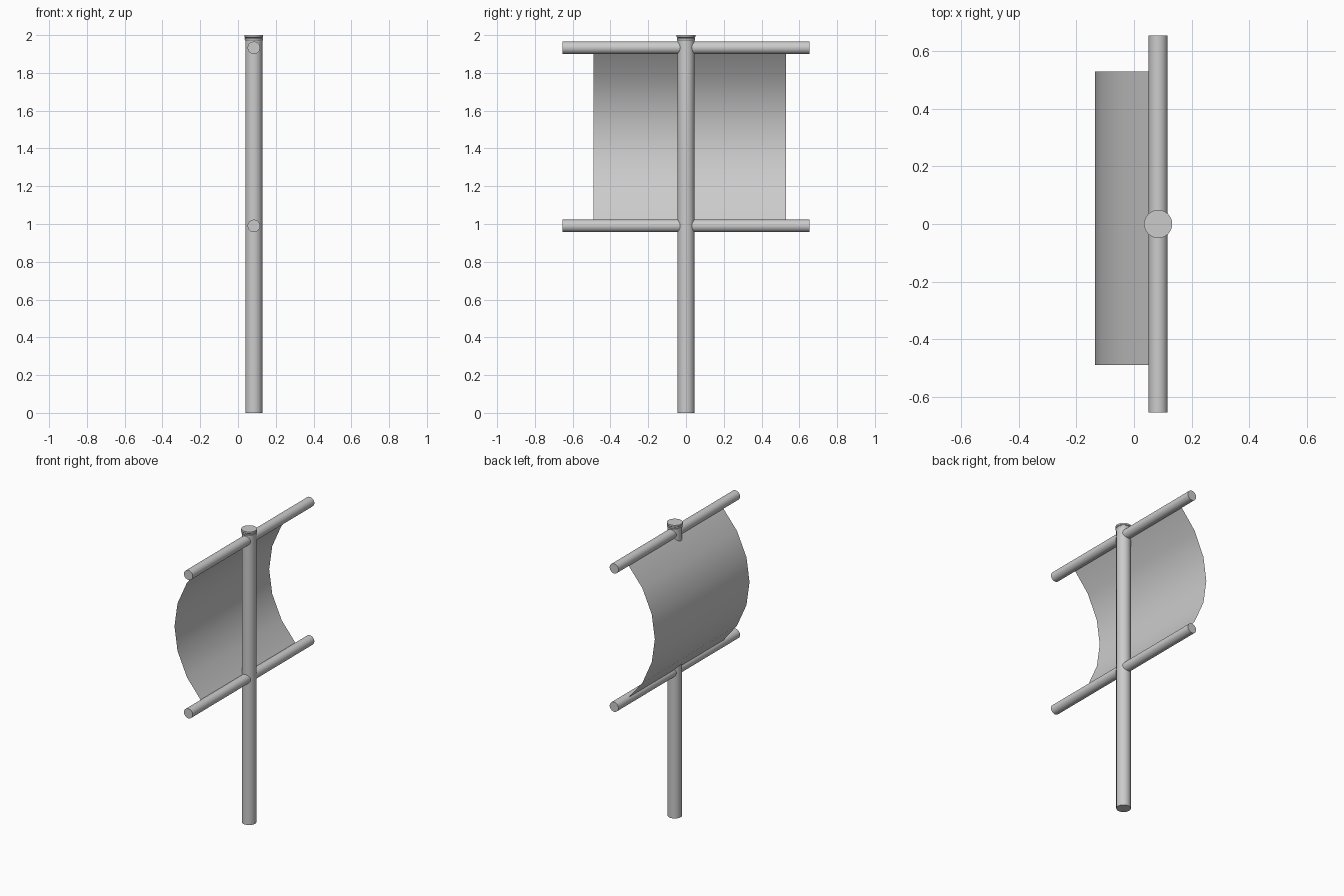
import bpy, bmesh, math

if "Cube" in bpy.data.objects:
    bpy.data.objects.remove(bpy.data.objects["Cube"])

MAST_X = 0.084


def finish(name, bm, angle=40):
    mesh = bpy.data.meshes.new(name)
    bm.to_mesh(mesh)
    bm.free()
    obj = bpy.data.objects.new(name, mesh)
    bpy.context.collection.objects.link(obj)
    bpy.ops.object.select_all(action='DESELECT')
    obj.select_set(True)
    bpy.context.view_layer.objects.active = obj
    bpy.ops.object.shade_smooth_by_angle(angle=math.radians(angle))
    return obj


def lathe(name, profile, segments=32):
    """Turn (radius, height) points around z and close both ends."""
    bm = bmesh.new()
    rings = [[bm.verts.new((r * math.cos(2 * math.pi * i / segments),
                            r * math.sin(2 * math.pi * i / segments), z))
              for i in range(segments)] for r, z in profile]
    for low, high in zip(rings, rings[1:]):
        for i in range(segments):
            j = (i + 1) % segments
            bm.faces.new((low[i], low[j], high[j], high[i]))
    bm.faces.new(rings[0][::-1])
    bm.faces.new(rings[-1])
    return finish(name, bm)


# Upright mast
mast = lathe("mast", [(0.045, 0), (0.045, 1.975)])
mast.location.x = MAST_X

# Rounded cap on the mast
cap = lathe("mast_cap", [(0.044, 1.968), (0.048, 1.974), (0.049, 1.981),
                         (0.045, 1.985), (0.049, 1.989), (0.049, 2.0)])
cap.location.x = MAST_X

# Horizontal yards
for name, z in (("upper_yard", 1.933), ("lower_yard", 0.99)):
    yard = lathe(name, [(0.033, -0.655), (0.033, 0.655)])
    yard.rotation_euler.x = math.radians(90)
    yard.location = (MAST_X, 0, z)

# Billowing sail, a single sheet between the yards
sail_profile = [(0.08, 1.933), (-0.042, 1.785), (-0.113, 1.625), (-0.136, 1.462),
                (-0.113, 1.30), (-0.042, 1.14), (0.08, 0.99)]
bm = bmesh.new()
rows = [[bm.verts.new((x, y, z)) for y in (-0.49, 0.53)] for x, z in sail_profile]
for a, b in zip(rows, rows[1:]):
    bm.faces.new((a[0], a[1], b[1], b[0]))
finish("sail", bm)
